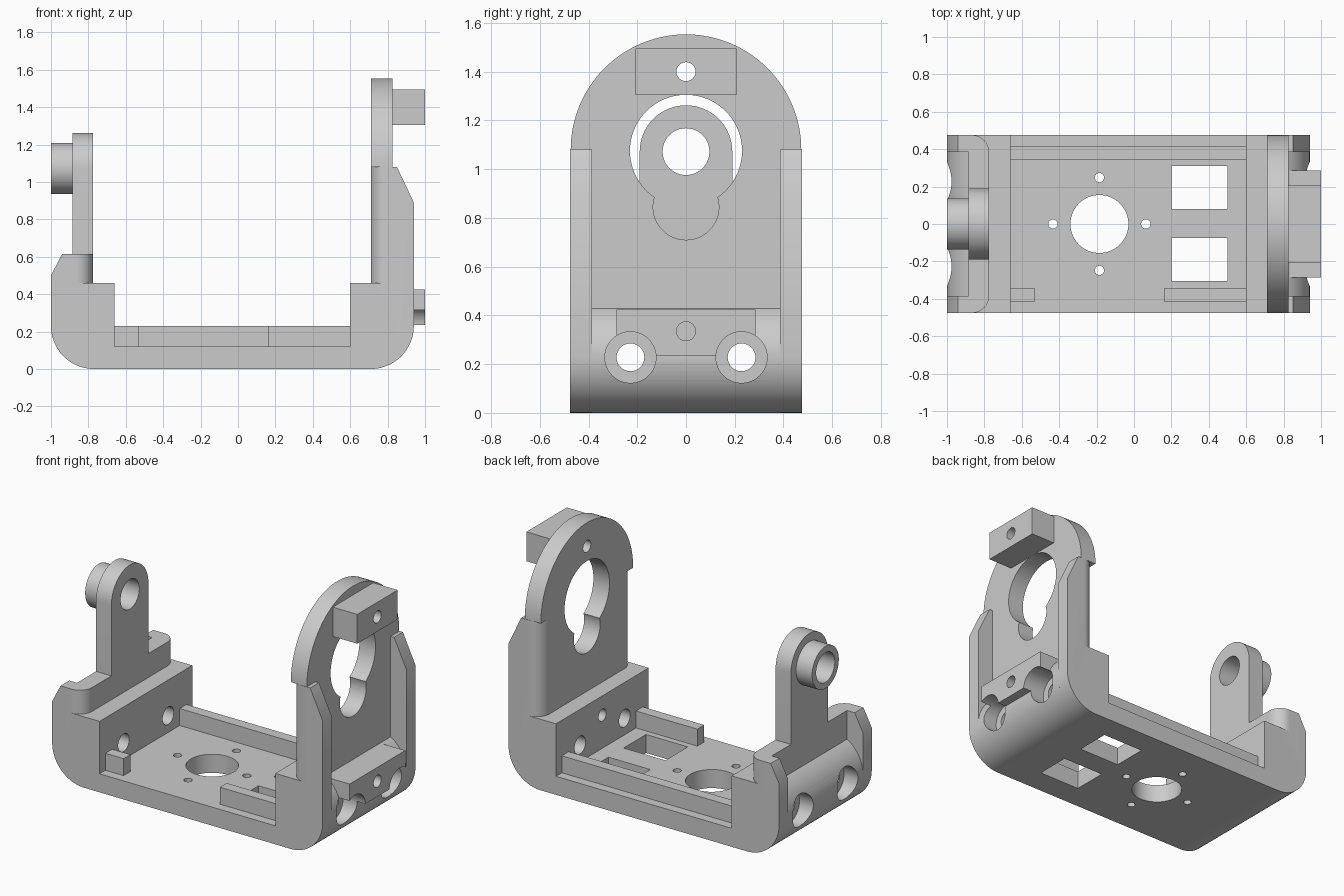
import bpy, bmesh
from math import sin, cos, radians

if "Cube" in bpy.data.objects:
    bpy.data.objects.remove(bpy.data.objects["Cube"])


def arc(cx, cy, r, a0, a1, n=16):
    return [(cx + r * cos(radians(a0 + (a1 - a0) * i / n)),
             cy + r * sin(radians(a0 + (a1 - a0) * i / n))) for i in range(n + 1)]


def prism(name, pts, axis, lo, hi):
    """Extrude a closed 2D outline along an axis between lo and hi."""
    place = {'x': lambda p, d: (d, p[0], p[1]),
             'y': lambda p, d: (p[0], d, p[1]),
             'z': lambda p, d: (p[0], p[1], d)}[axis]
    bm = bmesh.new()
    a = [bm.verts.new(place(p, lo)) for p in pts]
    b = [bm.verts.new(place(p, hi)) for p in pts]
    bm.faces.new(a)
    bm.faces.new(b[::-1])
    for i in range(len(pts)):
        j = (i + 1) % len(pts)
        bm.faces.new((a[i], b[i], b[j], a[j]))
    bmesh.ops.recalc_face_normals(bm, faces=bm.faces)
    me = bpy.data.meshes.new(name)
    bm.to_mesh(me)
    bm.free()
    ob = bpy.data.objects.new(name, me)
    bpy.context.collection.objects.link(ob)
    return ob


def rod(name, axis, u, v, r, lo, hi, n=48):
    return prism(name, arc(u, v, r, 0, 360, n)[:-1], axis, lo, hi)


def box(name, x0, x1, y0, y1, z0, z1):
    return prism(name, [(x0, y0), (x1, y0), (x1, y1), (x0, y1)], 'z', z0, z1)


def cut(cutter, *targets):
    """Subtract a cutter from each target, then discard it."""
    cutter.hide_render = True
    for ob in targets:
        m = ob.modifiers.new("cut", 'BOOLEAN')
        m.operation, m.solver, m.object = 'DIFFERENCE', 'EXACT', cutter
        bpy.context.view_layer.objects.active = ob
        bpy.ops.object.modifier_apply(modifier=m.name)
    bpy.data.objects.remove(cutter)


# Tray core: floor and two rounded end blocks
R = 0.23
inner = [(0.60, 0.46), (0.60, 0.12), (-0.66, 0.12), (-0.66, 0.46)]
core = prism("tray_core",
             arc(-0.77, R, R, 120, 270, 32) + arc(0.71, R, R, -90, 60, 32)
             + [(0.825, 0.46)] + inner + [(-0.885, 0.46)], 'y', -0.385, 0.385)

# Side cheeks, with rounded inner upright corners
f = 0.09
for s, label in ((-1, "front"), (1, "back")):
    cheek = prism(label + "_cheek",
                  arc(-0.77, R, R, 180, 270) + arc(0.71, R, R, -90, 0)
                  + [(0.94, 0.89), (0.85, 1.08), (0.71, 1.08), (0.71, 0.46)] + inner
                  + [(-0.775, 0.46), (-0.775, 0.615), (-0.94, 0.615), (-1, 0.5)],
                  'y', s * 0.475, s * 0.385)
    for x, d, top in ((-0.775, 1, 0.7), (0.71, -1, 1.2)):
        corner = [(x - d * f + d * p, s * (0.385 + q)) for p, q in arc(0, 0, f, 0, 90)]
        e = 0.03
        corner += [(x - d * f, s * (0.475 + e)), (x + d * e, s * (0.475 + e)), (x + d * e, s * 0.385)]
        cut(prism("corner_cutter", corner, 'z', 0.46, top), cheek)

# Tall round-topped plate on the right
plate = prism("motor_plate",
              [(-0.385, 0.46), (0.385, 0.46), (0.385, 1.08)]
              + arc(0, 1.08, 0.473, 0, 180, 64) + [(-0.385, 1.08)], 'x', 0.71, 0.825)
cut(rod("c", 'x', 0, 1.075, 0.23, 0.6, 0.9, 64), plate)
cut(rod("c", 'x', 0, 0.845, 0.135, 0.6, 0.9), plate)

# Pivot arm on the left with its hollow boss
arm = prism("pivot_arm",
            [(-0.385, 0.46), (0.385, 0.46), (0.385, 0.615), (0.19, 0.615)]
            + arc(0, 1.072, 0.19, 0, 180, 32) + [(-0.19, 0.615), (-0.385, 0.615)],
            'x', -0.885, -0.775)
boss = rod("pivot_boss", 'x', 0, 1.072, 0.137, -1.0, -0.885)
cut(rod("c", 'x', 0, 1.072, 0.096, -1.1, -0.7), arm, boss)

# Mounting blocks on the outer right face
upper = box("upper_block", 0.825, 1.0, -0.207, 0.207, 1.305, 1.495)
lower = box("lower_block", 0.80, 1.0, -0.285, 0.285, 0.235, 0.425)
cut(rod("c", 'x', 0, 1.40, 0.039, 0.6, 1.1, 32), plate, upper)
cut(rod("c", 'x', 0, 0.335, 0.039, 0.5, 1.1, 32), core, lower)

# Counterbored bolt holes through both end blocks
for y in (-0.228, 0.228):
    cut(rod("c", 'x', y, 0.228, 0.057, -1.1, 1.1, 32), core, lower)
    cut(rod("c", 'x', y, 0.228, 0.105, 0.84, 1.1), core, lower)
    cut(rod("c", 'x', y, 0.228, 0.105, -1.1, -0.90), core)

# Floor openings: round hole, screw holes, two windows
cut(rod("c", 'z', -0.185, 0, 0.155, -0.1, 0.2, 64), core)
for dx, dy in ((1, 0), (-1, 0), (0, 1), (0, -1)):
    cut(rod("c", 'z', -0.185 + 0.248 * dx, 0.248 * dy, 0.025, -0.1, 0.2, 24), core)
for y0 in (-0.305, 0.08):
    cut(box("c", 0.2, 0.5, y0, y0 + 0.23, -0.1, 0.2), core)

# Floor rails
box("back_rail", -0.66, 0.60, 0.345, 0.415, 0.12, 0.23)
box("front_rail_left", -0.66, -0.53, -0.415, -0.345, 0.12, 0.23)
box("front_rail_right", 0.16, 0.60, -0.415, -0.345, 0.12, 0.23)

# Smooth curved faces, keep edges crisp
bpy.ops.object.select_all(action='SELECT')
bpy.ops.object.shade_smooth_by_angle(angle=radians(30))
